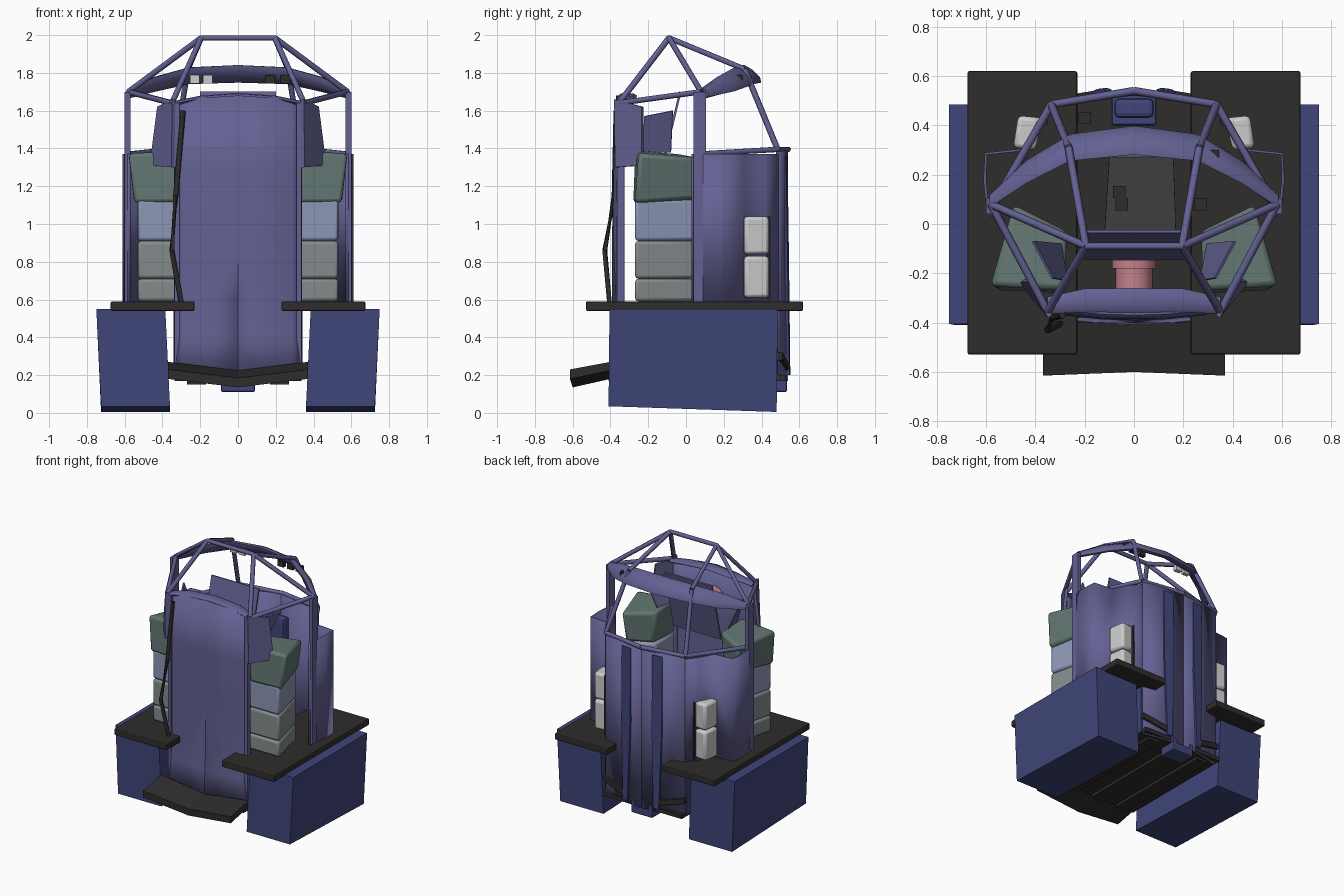
import bpy, bmesh, math
from mathutils import Vector

if "Cube" in bpy.data.objects:
    bpy.data.objects.remove(bpy.data.objects["Cube"])


def mat(name, r, g, b):
    m = bpy.data.materials.new(name)
    m.diffuse_color = (r, g, b, 1)
    m.use_nodes = True
    m.node_tree.nodes["Principled BSDF"].inputs["Base Color"].default_value = m.diffuse_color
    return m


PURPLE = mat("purple", .125, .12, .29)
BLUE = mat("blue", .05, .06, .19)
BLACK = mat("black", .028, .026, .025)
GREY = mat("grey", .12, .12, .12)
GREEN = mat("green", .12, .18, .165)
SLATE = mat("slate", .27, .31, .47)
STONE = mat("stone", .23, .26, .26)
WHITE = mat("white", .55, .55, .57)
PINK = mat("pink", .55, .22, .26)


def mesh(name, verts, faces, m, mirror=False, bevel=0, thick=0, smooth=0):
    me = bpy.data.meshes.new(name)
    me.from_pydata([tuple(v) for v in verts], [], faces)
    bm = bmesh.new()
    bm.from_mesh(me)
    bmesh.ops.recalc_face_normals(bm, faces=bm.faces)
    bm.to_mesh(me)
    bm.free()
    me.materials.append(m)
    ob = bpy.data.objects.new(name, me)
    bpy.context.collection.objects.link(ob)
    if thick:
        s = ob.modifiers.new("thickness", 'SOLIDIFY')
        s.thickness, s.offset = thick, 0
    if bevel:
        b = ob.modifiers.new("bevel", 'BEVEL')
        b.width, b.segments = bevel, 2
    if mirror:
        mm = ob.modifiers.new("mirror", 'MIRROR')
        mm.use_clip = True
    if smooth:
        bpy.ops.object.select_all(action='DESELECT')
        ob.select_set(True)
        bpy.context.view_layer.objects.active = ob
        bpy.ops.object.shade_smooth_by_angle(angle=math.radians(smooth))
    return ob


def loft(name, rows, m, closed=False, caps=False, **kw):
    n = len(rows[0])
    verts = [p for r in rows for p in r]
    faces = []
    for i in range(len(rows) - 1):
        for j in range(n if closed else n - 1):
            k = (j + 1) % n
            faces.append((i*n + j, i*n + k, (i+1)*n + k, (i+1)*n + j))
    if caps:
        faces += [tuple(range(n)), tuple(range((len(rows)-1)*n, len(rows)*n))]
    return mesh(name, verts, faces, m, **kw)


def prism(name, poly, z0, z1, m, **kw):
    return loft(name, [[(x, y, z) for x, y in poly] for z in (z0, z1)],
                m, closed=True, caps=True, **kw)


def box(name, x0, x1, y0, y1, z0, z1, m, **kw):
    return prism(name, [(x0, y0), (x1, y0), (x1, y1), (x0, y1)], z0, z1, m, **kw)


def wall(name, path, z0, z1, m, **kw):
    return loft(name, [[(x, y, z) for x, y in path] for z in (z0, z1)], m, **kw)


def tube(name, pts, r, m, sides=6, **kw):
    pts = [Vector(p) for p in pts]
    rows = []
    for i, p in enumerate(pts):
        d = (pts[min(i+1, len(pts)-1)] - pts[max(i-1, 0)]).normalized()
        q = d.to_track_quat('Z', 'Y')
        rows.append([p + q @ Vector((r*math.cos(a), r*math.sin(a), 0))
                     for a in (math.tau*k/sides for k in range(sides))])
    return loft(name, rows, m, closed=True, caps=True, smooth=62, **kw)


def band(name, path, ty, tz, h, m):
    # flattened tube: path holds x, y, z, half width; (ty, tz) is the wide direction
    rows = []
    for x, y, z, w in path:
        rows.append([(x, y + ty*w*math.cos(a) - tz*h*math.sin(a),
                      z + tz*w*math.cos(a) + ty*h*math.sin(a))
                     for a in (math.tau*k/8 for k in range(8))])
    return loft(name, rows, m, closed=True, mirror=True, smooth=50)


# Side pods and the slabs above them
pod = [(.36, -.41), (.725, -.41), (.725, .48), (.36, .48)]
loft("side_pod", [[(x, y, .035 if y < 0 else .005) for x, y in pod],
                  [(x + .025, y + .005, .55) for x, y in pod]],
     BLUE, closed=True, caps=True, mirror=True)
box("fender_slab", .23, .675, -.53, .62, .54, .59, BLACK, mirror=True, bevel=.008)

# Stacked cargo bags
bag = [(.28, -.27), (.535, -.27), (.46, .05), (.28, -.03)]
for i, (z0, z1, m) in enumerate([(.59, .71, STONE), (.71, .91, STONE), (.91, 1.13, SLATE)]):
    prism("cargo_bag_%d" % i, bag, z0, z1, m, mirror=True, bevel=.018, smooth=40)
loft("top_bag", [[(.29, -.28, 1.11), (.555, -.27, 1.11), (.47, .06, 1.13), (.29, -.03, 1.13)],
                 [(.28, -.27, 1.39), (.585, -.25, 1.375), (.49, .08, 1.35), (.27, -.03, 1.37)]],
     GREEN, closed=True, caps=True, mirror=True, bevel=.022, smooth=40)

# Front shell with a soft keel low on the centre line
rows = []
for z, k, w, s in [(1.68, -.365, .335, -.32), (1.3, -.38, .335, -.33), (.95, -.385, .335, -.33),
                   (.6, -.385, .335, -.33), (.4, -.395, .335, -.34), (.2, -.40, .335, -.36)]:
    dip = .03 if z > 1.6 else 0
    keel = .02 if .3 < z < .7 else 0
    rows.append([(0, k, z), (w*.4, k + .004 + keel, z - dip*.3),
                 (w*.85, k + .02, z - dip*.8), (w, s, z - dip)])
loft("front_shell", rows, PURPLE, mirror=True, thick=.012, smooth=50)
band("front_rim", [(0, -.31, 1.68, .05), (.2, -.31, 1.665, .048), (.35, -.33, 1.635, .035)],
     1, 0, .014, PURPLE)
box("front_post", .31, .335, -.365, -.335, .20, 1.64, PURPLE, mirror=True)
loft("shoulder_plate", [[(.34, -.375, 1.66), (.42, -.23, 1.62)],
                        [(.345, -.37, 1.30), (.46, -.23, 1.31)]],
     PURPLE, mirror=True, thick=.02)
loft("inner_wing", [[(.41, -.07, 1.60), (.33, -.22, 1.57)],
                    [(.30, -.08, 1.38), (.27, -.23, 1.38)]], PURPLE, mirror=True, thick=.01)
tube("side_cable", [(-.29, -.37, 1.60), (-.33, -.38, 1.15), (-.35, -.43, .86), (-.30, -.405, .58)],
     .014, BLACK)

# Bumper
loft("bumper", [[(x, y0, z - .02), (x, y0, z + .03), (x, -.40, z + .07), (x, -.40, z + .025)]
                for x, y0, z in ((-.37, -.615, .20), (0, -.60, .155), (.37, -.615, .20))],
     BLACK, closed=True, caps=True)

# Rear shell, flanks and ribs
wall("rear_shell", [(0, .53), (.17, .515), (.33, .485)], .17, 1.39, PURPLE,
     mirror=True, thick=.02, smooth=30)
wall("flank_panel", [(.575, .03), (.597, .10), (.605, .18), (.60, .285), (.45, .30),
                     (.39, .41), (.33, .485)],
     .58, 1.37, PURPLE, mirror=True, thick=.012, smooth=30)
loft("rear_rib", [[(.09, .53, 1.36), (.17, .522, 1.36)], [(.09, .538, .8), (.17, .53, .8)],
                  [(.11, .545, .2), (.15, .54, .2)]], BLUE, mirror=True, thick=.015)
wall("lower_side_wall", [(.335, -.24), (.335, .485)], .18, .58, BLUE, mirror=True, thick=.015)
loft("rear_bar", [[(x, y - .015, z - .02), (x, y + .012, z - .02),
                   (x, y + .012, z + .02), (x, y - .015, z + .02)]
                  for x, y, z in ((.12, .535, .24), (.34, .50, .30))],
     BLACK, closed=True, caps=True, mirror=True)
box("tail_block", -.09, .09, .40, .535, .11, .21, BLUE, bevel=.01)

# White packs on the rear flanks
pack = [(.40, .30), (.49, .31), (.47, .44), (.37, .43)]
prism("lower_pack", pack, .61, .83, WHITE, mirror=True, bevel=.018, smooth=40)
prism("upper_pack", pack, .84, 1.04, WHITE, mirror=True, bevel=.018, smooth=40)
box("pack_frame", .35, .38, .40, .445, .60, 1.04, BLACK, mirror=True)

# Floor and underside
box("floor", -.335, .335, -.41, .53, .17, .20, BLACK)
for x in (-.22, 0, .22):
    box("floor_runner", x - .05, x + .05, -.40, .48, .15, .175, BLACK)

# Interior
loft("seat_ramp", [[(-.12, -.03, .36), (.17, -.03, .36)], [(-.10, .28, .56), (.16, .28, .56)]],
     GREY, thick=.03)
box("headrest", -.08, .08, .43, .51, .95, 1.25, BLUE, bevel=.02)
loft("dash_panel", [[(-.20, -.03, 1.70), (.20, -.03, 1.70)],
                    [(-.20, -.14, 1.25), (.20, -.14, 1.25)]], PURPLE, thick=.012)
tube("pink_gauge", [(0, -.35, 1.45), (0, -.18, 1.45)], .075, PINK, sides=12)
tube("gauge_lip", [(0, -.18, 1.45), (0, -.145, 1.45)], .09, PINK, sides=12)
for x, y in ((-.20, .43), (-.06, .13), (-.05, .08), (.27, .08)):
    box("switch_box", x - .025, x + .025, y - .025, y + .025, .57, .68, BLACK)
for x, m in ((-.23, WHITE), (-.16, WHITE), (.17, BLACK), (.25, BLACK), (.32, BLACK)):
    box("roof_instrument", x - .025, x + .025, .27, .30, 1.745, 1.79, m)

# Roof arch and cage
band("roof_arch", [(0, .34, 1.795, .075), (.26, .31, 1.785, .07),
                   (.44, .21, 1.74, .06), (.585, .09, 1.69, .03)], .78, -.62, .025, PURPLE)
box("cage_post", .57, .60, .04, .105, .58, 1.70, PURPLE, mirror=True)
apex, front, side = (.195, -.09, 1.985), (.35, -.355, 1.64), (.58, .08, 1.70)
arch, rear, low = (.265, .31, 1.82), (.335, .485, 1.395), (.58, .06, 1.37)
tube("cage_top_bar", [(-.2, -.09, 1.985), (.2, -.09, 1.985)], .015, PURPLE)
for name, a, b in [("apex_front", apex, front), ("apex_side", apex, side),
                   ("apex_rear", apex, arch), ("side_front", side, front),
                   ("rear_stay", arch, rear), ("side_rail", low, rear),
                   ("rear_rail", rear, (0, .54, 1.395))]:
    tube("cage_" + name, [a, b], .016, PURPLE, mirror=True)
